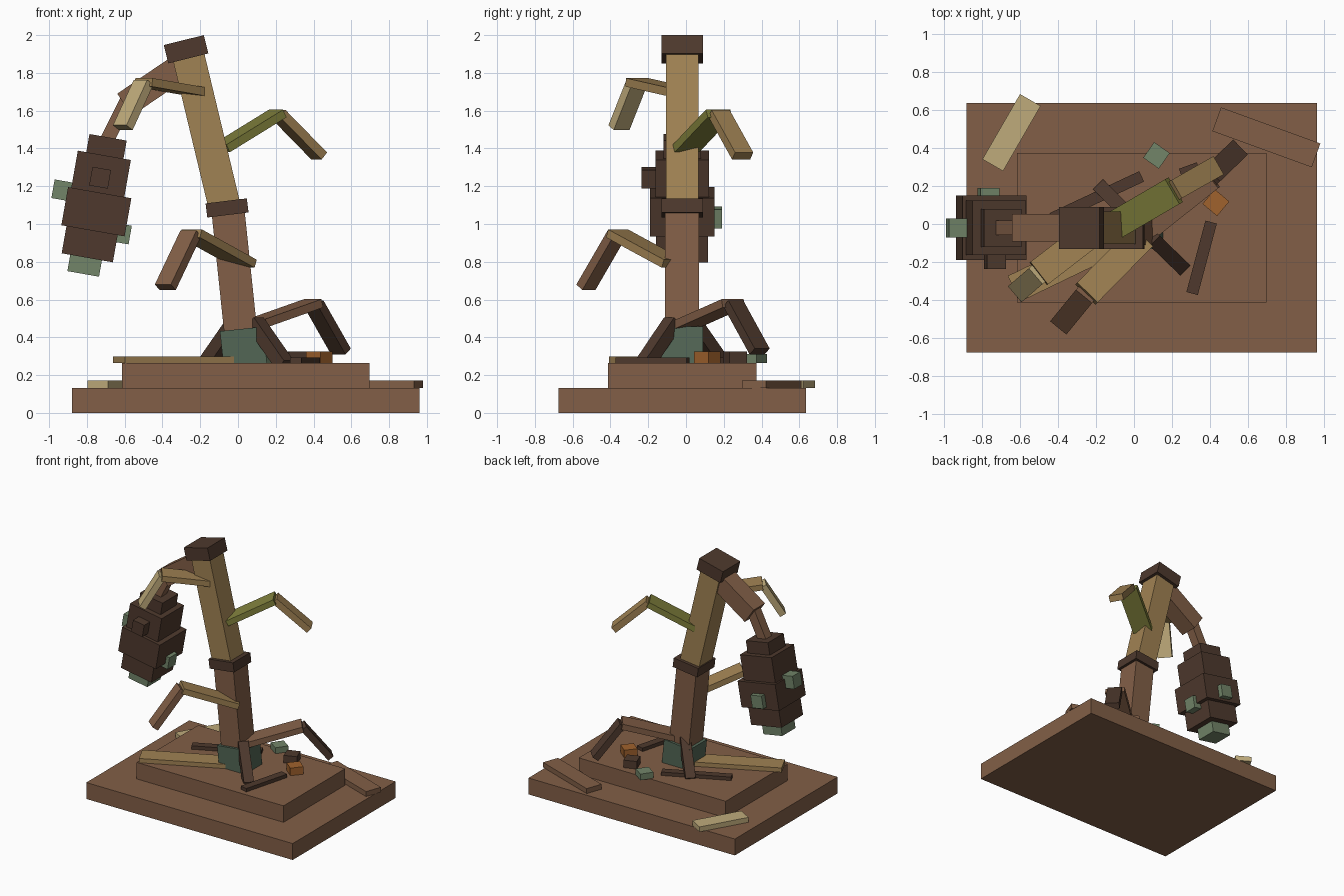
import bpy
from math import radians
from mathutils import Matrix, Vector

cube = bpy.data.objects.get("Cube")
if cube:
    bpy.data.objects.remove(cube, do_unlink=True)


def linear(hex_code):
    parts = [int(hex_code[i:i + 2], 16) / 255 for i in (0, 2, 4)]
    return [c / 12.92 if c < 0.04 else ((c + 0.055) / 1.055) ** 2.4 for c in parts] + [1]


def material(name, hex_code):
    mat = bpy.data.materials.new(name)
    mat.use_nodes = True
    colour = linear(hex_code)
    mat.diffuse_color = colour
    mat.node_tree.nodes["Principled BSDF"].inputs["Base Color"].default_value = colour
    return mat


brown = material("brown", "825F47")
dark = material("dark_bark", "4E392D")
tan = material("tan_wood", "A08253")
cream = material("cream_wood", "BFAB7B")
olive = material("olive_leaf", "80803C")
sage = material("sage_moss", "728569")
pine = material("deep_moss", "526655")
orange = material("orange_stone", "A0622D")


def place(name, matrix, size, mat):
    """Unit cube scaled to size, then set by matrix."""
    bpy.ops.mesh.primitive_cube_add(size=1)
    ob = bpy.context.object
    ob.name = name
    ob.data.transform(matrix @ Matrix.Diagonal((*size, 1)))
    ob.data.materials.append(mat)
    return ob


def block(name, centre, size, mat, tilt=0, turn=0):
    """Box leaning about y by tilt and spun about z by turn."""
    rot = Matrix.Rotation(radians(turn), 4, 'Z') @ Matrix.Rotation(radians(tilt), 4, 'Y')
    return place(name, Matrix.Translation(centre) @ rot, size, mat)


def beam(name, start, end, width, thick, mat):
    """Plank from start to end, kept level across its width."""
    a, b = Vector(start), Vector(end)
    along = (b - a).normalized()
    side = along.cross(Vector((0, 0, 1))).normalized()
    up = side.cross(along)
    rot = Matrix((along, -side, up)).transposed().to_4x4()
    return place(name, Matrix.Translation((a + b) / 2) @ rot,
                 ((b - a).length, width, thick), mat)


Y = -0.02  # depth of the trunk's centre line

# Stepped base
block("base_lower", (0.04, Y, 0.066), (1.84, 1.31, 0.132), brown)
block("base_upper", (0.04, Y, 0.198), (1.31, 0.785, 0.134), brown)

# Leaning trunk
block("trunk_foot", (0.03, Y, 0.335), (0.23, 0.22, 0.22), pine, -6)
block("trunk_lower", (-0.012, Y, 0.68), (0.175, 0.18, 0.82), brown, -6)
block("trunk_collar", (-0.058, Y, 1.085), (0.22, 0.22, 0.075), dark, -7)
block("trunk_upper", (-0.169, Y, 1.5), (0.17, 0.17, 0.84), tan, -13.5)
block("trunk_cap", (-0.275, Y, 1.925), (0.218, 0.22, 0.1), dark, -14)

# Roots
beam("root_front", (0.09, -0.07, 0.48), (0.25, -0.225, 0.25), 0.075, 0.075, dark)
beam("root_back", (-0.01, 0.03, 0.48), (-0.17, 0.19, 0.25), 0.075, 0.075, dark)

# Drooping branches: start, knee, end, arm colour, tip colour
branches = {
    "low_front": ((0.04, -0.07, 0.79), (-0.25, -0.365, 0.95), (-0.385, -0.53, 0.665), tan, brown),
    "high_front": ((-0.215, -0.04, 1.70), (-0.5, -0.26, 1.75), (-0.61, -0.355, 1.51), tan, cream),
    "high_back": ((-0.09, 0, 1.40), (0.21, 0.175, 1.585), (0.43, 0.3, 1.36), olive, tan),
    "low_back": ((0.06, -0.02, 0.46), (0.4, 0.25, 0.58), (0.545, 0.39, 0.325), brown, dark),
}
for name, (start, knee, end, arm_mat, tip_mat) in branches.items():
    beam(name + "_branch_arm", start, knee, 0.15, 0.045, arm_mat)
    beam(name + "_branch_tip", knee, end, 0.11, 0.05, tip_mat)

# Stem holding the pod
beam("stem_upper", (-0.27, Y, 1.856), (-0.6, Y, 1.632), 0.145, 0.14, brown)
beam("stem_lower", (-0.59, Y, 1.65), (-0.7, Y, 1.43), 0.075, 0.075, brown)

# Hanging pod: x, z, width, height
pod = {
    "pod_neck": (-0.7, 1.39, 0.2, 0.14, dark),
    "pod_upper": (-0.725, 1.265, 0.285, 0.2, dark),
    "pod_middle": (-0.75, 1.065, 0.34, 0.205, dark),
    "pod_lower": (-0.785, 0.895, 0.275, 0.15, dark),
    "pod_bottom": (-0.81, 0.79, 0.17, 0.11, sage),
}
for name, (x, z, width, height, mat) in pod.items():
    block(name, (x, Y, z), (width, width, height), mat, 10)

# Lumps on the pod
lumps = {
    "pod_lump_front": ((-0.73, -0.185, 1.245), dark),
    "pod_lump_right": ((-0.93, Y, 1.178), sage),
    "pod_lump_back": ((-0.765, 0.14, 1.035), sage),
    "pod_lump_left": ((-0.62, Y, 0.95), sage),
}
for name, (centre, mat) in lumps.items():
    block(name, centre, (0.1, 0.1, 0.1), mat, 10)

# Fallen planks
beam("long_plank", (-0.05, -0.06, 0.282), (-0.63, -0.34, 0.282), 0.15, 0.035, tan)
beam("front_stick", (0.305, -0.365, 0.278), (0.405, 0.01, 0.278), 0.062, 0.03, dark)
beam("back_stick", (-0.43, 0.03, 0.278), (0.04, 0.25, 0.278), 0.06, 0.03, dark)
block("cream_plank", (-0.643, 0.48, 0.152), (0.395, 0.125, 0.04), cream, turn=60)
block("brown_plank", (0.695, 0.455, 0.152), (0.555, 0.133, 0.04), brown, turn=-20)

# Scattered stones
block("sage_stone", (0.118, 0.36, 0.288), (0.1, 0.1, 0.05), sage, turn=-35)
block("orange_stone", (0.43, 0.112, 0.295), (0.1, 0.1, 0.062), orange, turn=-40)
block("dark_stone", (0.3, 0.26, 0.295), (0.1, 0.1, 0.062), dark, turn=20)
